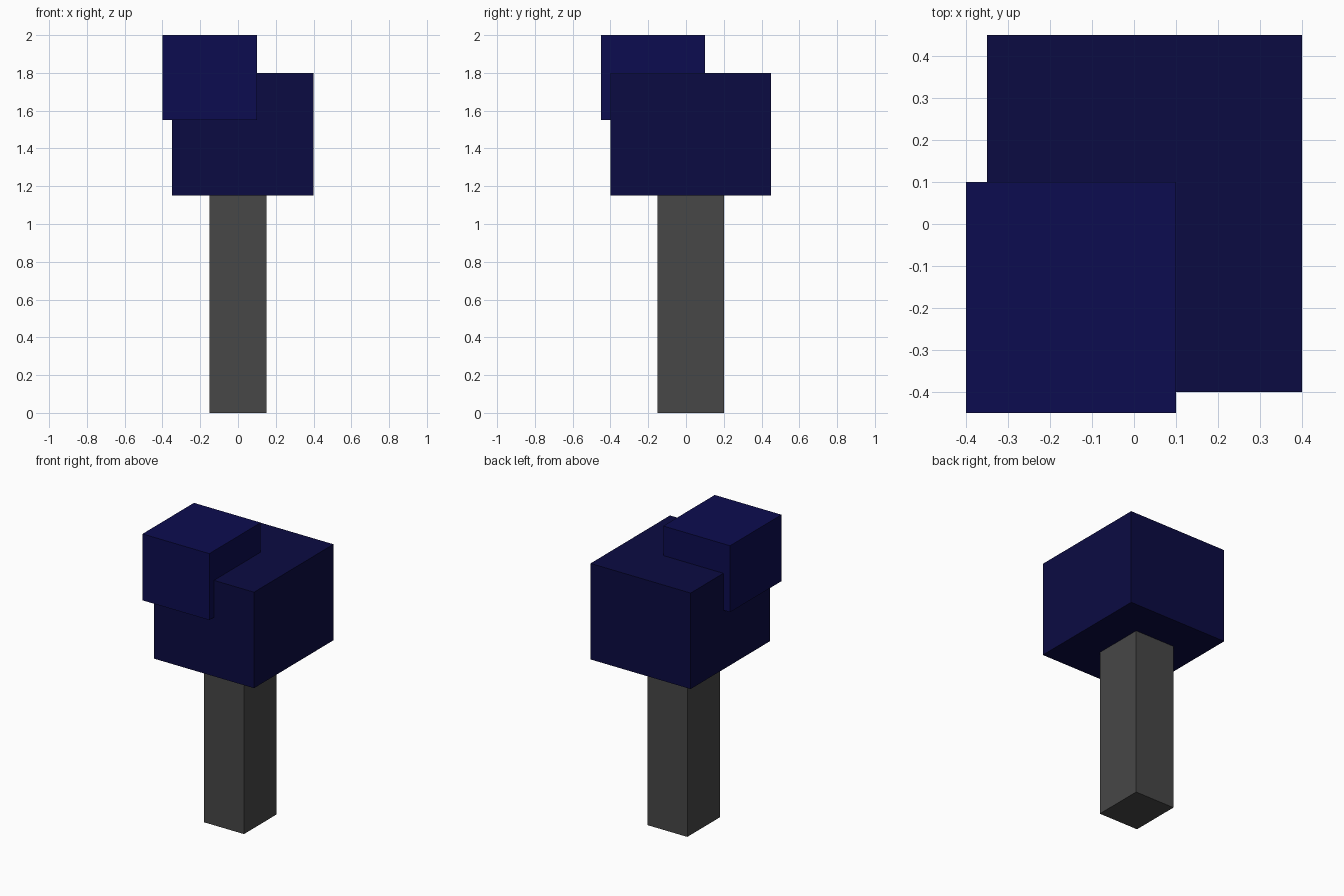
import bpy

cube = bpy.data.objects.get("Cube")
if cube:
    bpy.data.objects.remove(cube, do_unlink=True)


def make_material(name, rgb):
    mat = bpy.data.materials.new(name)
    mat.use_nodes = True
    color = (*rgb, 1.0)
    mat.diffuse_color = color
    mat.node_tree.nodes["Principled BSDF"].inputs["Base Color"].default_value = color
    return mat


def make_box(name, low, high, mat):
    """Box spanning two opposite corners."""
    center = [(a + b) / 2 for a, b in zip(low, high)]
    size = [b - a for a, b in zip(low, high)]
    bpy.ops.mesh.primitive_cube_add(size=1, location=center)
    box = bpy.context.object
    box.name = name
    box.scale = size
    bpy.ops.object.transform_apply(location=False, rotation=False, scale=True)
    box.data.materials.append(mat)
    return box


trunk_grey = make_material("trunk grey", (0.063, 0.063, 0.063))
dark_navy = make_material("dark navy", (0.0033, 0.0033, 0.055))
bright_navy = make_material("bright navy", (0.0037, 0.0037, 0.08))

# Square trunk
make_box("trunk", (-0.15, -0.15, 0.0), (0.15, 0.20, 1.15), trunk_grey)

# Large foliage block, with a smaller one set into its front corner
make_box("large_foliage", (-0.35, -0.40, 1.15), (0.40, 0.45, 1.80), dark_navy)
make_box("small_foliage", (-0.40, -0.45, 1.55), (0.10, 0.10, 2.00), bright_navy)
